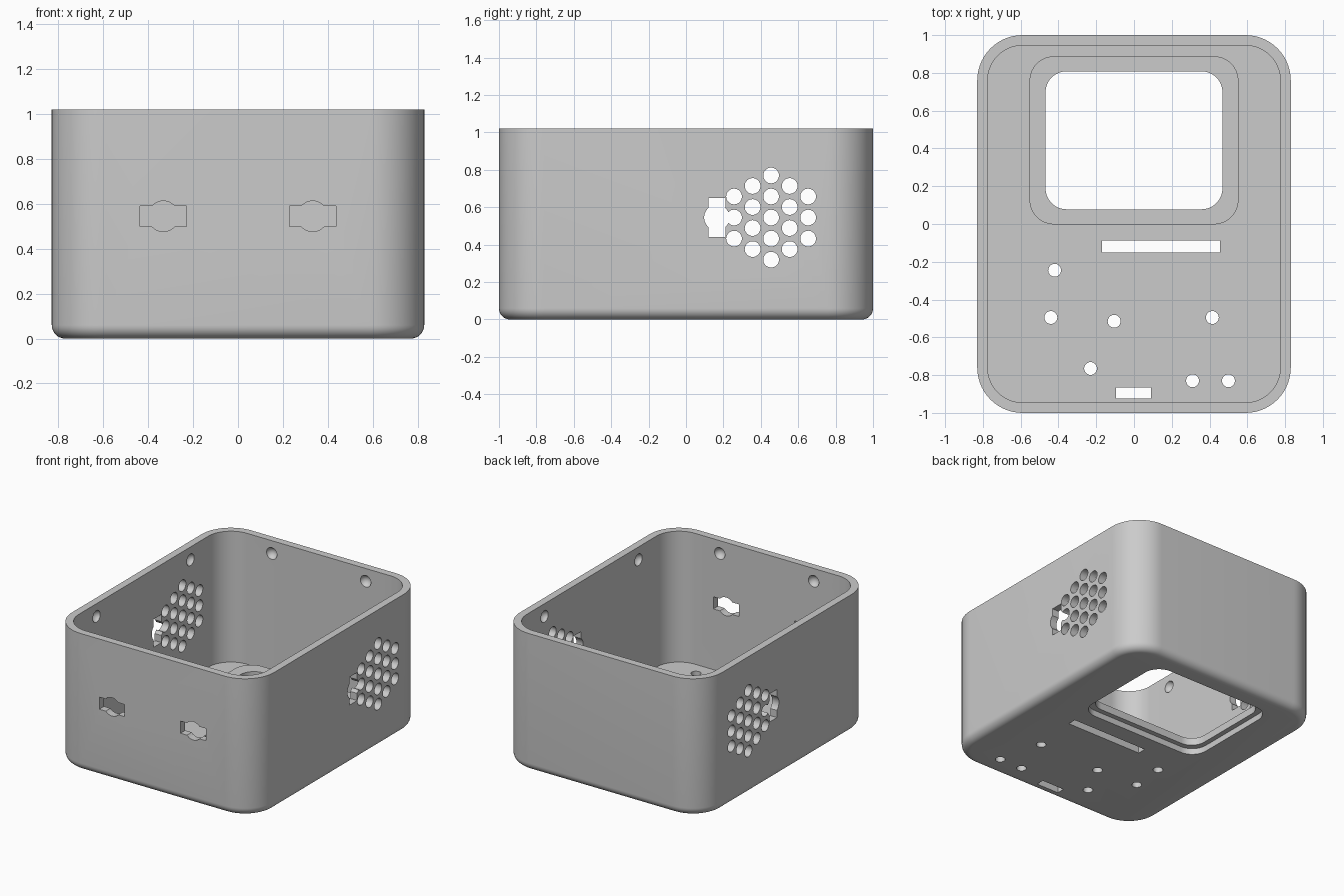
import bpy, bmesh
from math import sin, cos, pi, sqrt, acos, atan2
from mathutils import Matrix, Vector

if "Cube" in bpy.data.objects:
    bpy.data.objects.remove(bpy.data.objects["Cube"])


def rounded_rect(hx, hy, r, cx=0, cy=0, n=14):
    pts = []
    for k, (sx, sy) in enumerate([(1, 1), (-1, 1), (-1, -1), (1, -1)]):
        for i in range(n + 1):
            a = (k + i / n) * pi / 2
            pts.append((cx + sx * (hx - r) + r * cos(a), cy + sy * (hy - r) + r * sin(a)))
    return pts


def circle(r, cx=0, cy=0, n=32):
    return [(cx + r * cos(2 * pi * i / n), cy + r * sin(2 * pi * i / n)) for i in range(n)]


def rect(x0, x1, y0, y1):
    return [(x0, y0), (x1, y0), (x1, y1), (x0, y1)]


def slot(hu=0.104, hv=0.045, r=0.068, n=12):
    # Rectangle with a circular bulge on both long sides
    a0 = atan2(hv, sqrt(r * r - hv * hv))
    arc = [(r * cos(a0 + (pi - 2 * a0) * i / n), r * sin(a0 + (pi - 2 * a0) * i / n)) for i in range(n + 1)]
    top = [(hu, hv)] + arc + [(-hu, hv)]
    return top + [(-u, -v) for u, v in top]


def loft(bm, rings):
    loops = [[bm.verts.new(p) for p in ring] for ring in rings]
    n = len(loops[0])
    for a, b in zip(loops, loops[1:]):
        for i in range(n):
            j = (i + 1) % n
            bm.faces.new((a[i], a[j], b[j], b[i]))
    bm.faces.new(loops[0][::-1])
    bm.faces.new(loops[-1])


def prism(bm, pts, lo, hi, place=lambda u, v, w: (u, v, w)):
    loft(bm, [[place(u, v, w) for u, v in pts] for w in (lo, hi)])


def make(name, bm):
    bmesh.ops.recalc_face_normals(bm, faces=bm.faces)
    me = bpy.data.meshes.new(name)
    bm.to_mesh(me)
    bm.free()
    ob = bpy.data.objects.new(name, me)
    bpy.context.collection.objects.link(ob)
    return ob


def combine(target, tool, operation='DIFFERENCE'):
    tool.hide_render = True
    mod = target.modifiers.new(tool.name, 'BOOLEAN')
    mod.operation = operation
    mod.solver = 'EXACT'
    mod.object = tool
    bpy.context.view_layer.objects.active = target
    bpy.ops.object.modifier_apply(modifier=mod.name)
    bpy.data.objects.remove(tool)


HX, HY, H, R = 0.83, 1.0, 1.02, 0.24
WALL, FLOOR, FILLET = 0.055, 0.05, 0.06
MID = 0.545

# Open-topped case with a rounded bottom edge
bm = bmesh.new()
steps = []
for i in range(9):
    a = i / 8 * pi / 2
    steps.append((FILLET * (1 - sin(a)), FILLET * (1 - cos(a))))
steps += [(0, H), (WALL, H), (WALL, FLOOR)]
loft(bm, [[(x, y, z) for x, y in rounded_rect(HX - d, HY - d, R - d)] for d, z in steps])
case = make("case", bm)

# Raised frame round the window on the inner floor
bm = bmesh.new()
prism(bm, rounded_rect(0.553, 0.445, 0.13, 0, 0.443), 0.02, 0.10)
combine(case, make("window_frame", bm), 'UNION')

# Window opening and the wider step on the underside
bm = bmesh.new()
prism(bm, rounded_rect(0.468, 0.365, 0.11, 0, 0.443), -0.1, 0.3)
combine(case, make("window_cutter", bm))
bm = bmesh.new()
prism(bm, rounded_rect(0.505, 0.402, 0.12, 0, 0.443), -0.1, 0.045)
combine(case, make("window_step_cutter", bm))

# Round and rectangular openings in the floor
bm = bmesh.new()
for x, y in [(-0.42, -0.245), (-0.44, -0.495), (-0.105, -0.515), (0.415, -0.495),
             (-0.23, -0.765), (0.31, -0.83), (0.5, -0.83)]:
    prism(bm, circle(0.034, x, y), -0.1, 0.2)
prism(bm, rect(-0.17, 0.455, -0.152, -0.088), -0.1, 0.2)
prism(bm, rect(-0.095, 0.09, -0.925, -0.865), -0.1, 0.2)
combine(case, make("floor_cutter", bm))

# Hexagonal vent grille through both side walls
bm = bmesh.new()
for col in range(-2, 3):
    count = 5 - abs(col)
    for i in range(count):
        z = MID + (i - (count - 1) / 2) * 0.1125
        prism(bm, circle(0.042, 0.455 + col * 0.099, z), -1, 1, lambda u, v, w: (w, u, v))
combine(case, make("vent_cutter", bm))

# Connector slots: two in the front, one in each side
bm = bmesh.new()
for cx in (-0.333, 0.333):
    prism(bm, slot(), -1.1, -0.9, lambda u, v, w: (cx + u, w, MID + v))
prism(bm, slot(), -1, 1, lambda u, v, w: (w, 0.165 + v, MID + u))
combine(case, make("slot_cutter", bm))

# Snap-fit dimples near the rim on all four inner walls
bm = bmesh.new()
for s in (-1, 1):
    for t in (-1, 1):
        for p in [(s * (HX - WALL - 0.008), t * 0.55, 0.925), (t * 0.385, s * (HY - WALL - 0.008), 0.925)]:
            bmesh.ops.create_uvsphere(bm, u_segments=24, v_segments=14, radius=0.044,
                                      matrix=Matrix.Translation(Vector(p)))
combine(case, make("dimple_cutter", bm))

case.select_set(True)
bpy.context.view_layer.objects.active = case
bpy.ops.object.shade_smooth_by_angle(angle=pi / 6)
